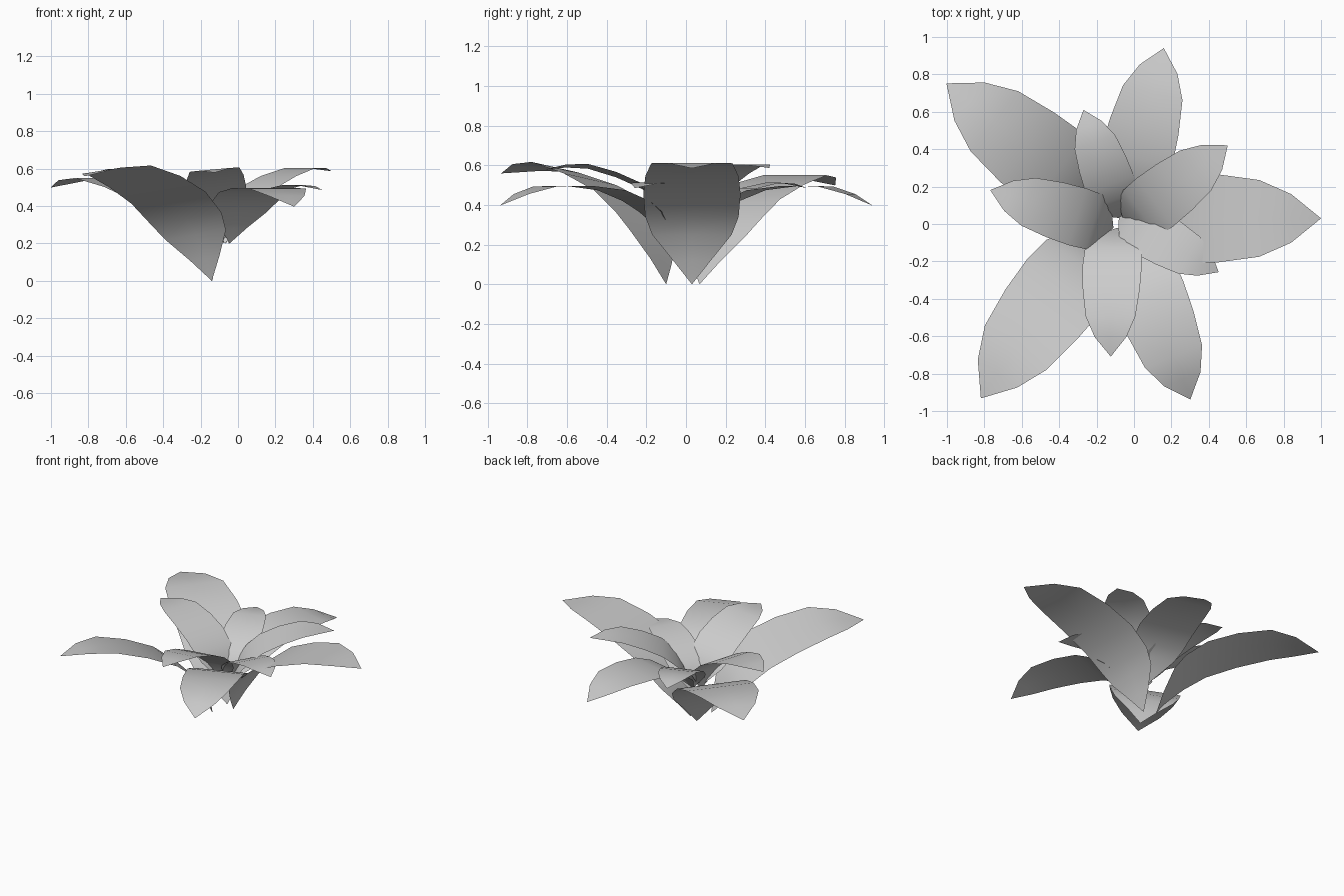
import bpy
import bmesh
from math import radians
from mathutils import Matrix, Vector

cube = bpy.data.objects.get("Cube")
if cube:
    bpy.data.objects.remove(cube, do_unlink=True)

leaf_grey = bpy.data.materials.new("leaf_grey")
leaf_grey.use_nodes = True
colour = (0.6, 0.6, 0.6, 1)
leaf_grey.diffuse_color = colour
leaf_grey.node_tree.nodes["Principled BSDF"].inputs["Base Color"].default_value = colour

# Arching leaf profile: distance outward, height, half width
PROFILE = [(0, 0, 0), (0.04, 0.12, 0.095), (0.10, 0.25, 0.2), (0.17, 0.34, 0.235),
           (0.31, 0.455, 0.245), (0.51, 0.545, 0.235), (0.73, 0.61, 0.205),
           (0.9, 0.612, 0.13), (1.06, 0.585, 0)]


def leaf(name, base, yaw, scale=1.0, pitch=0.0, roll=0.0):
    """One thin leaf blade, growing from its base towards the yaw direction."""
    bm = bmesh.new()
    previous = None
    for out, height, half in PROFILE:
        sides = (-half, 0, half) if half else (0,)
        row = [bm.verts.new((out, side, height)) for side in sides]
        if previous:
            if len(row) == 1:
                row = row * 3
            if len(previous) == 1:
                previous = previous * 3
            for i in range(2):
                corners = [previous[i], row[i], row[i + 1], previous[i + 1]]
                bm.faces.new(list(dict.fromkeys(corners)))
        previous = row
    bm.transform(Matrix.Translation(Vector(base))
                 @ Matrix.Rotation(radians(yaw), 4, "Z")
                 @ Matrix.Rotation(roll, 4, "X")
                 @ Matrix.Rotation(pitch, 4, "Y")
                 @ Matrix.Scale(scale, 4))
    for face in bm.faces:
        face.smooth = True
    mesh = bpy.data.meshes.new(name)
    bm.to_mesh(mesh)
    bm.free()
    mesh.materials.append(leaf_grey)
    bpy.context.collection.objects.link(bpy.data.objects.new(name, mesh))


# Large outer leaves
leaf("large_leaf_left", (-0.06, 0.03, 0), 0)
leaf("large_leaf_back_right", (-0.137, 0.068, 0), 141.7, pitch=0.08)
leaf("large_leaf_front_right", (-0.14, -0.1, 0), 234.7, pitch=0.02, roll=0.13)

# Medium drooping leaves
leaf("medium_leaf_back", (-0.07, 0.02, 0.2), 76, 0.8, 0.3)
leaf("medium_leaf_front", (-0.045, -0.055, 0.2), -68.6, 0.8, 0.3)

# Small inner leaves
leaf("small_leaf_back_left", (-0.05, -0.01, 0.2), 38, 0.66)
leaf("small_leaf_front", (-0.09, -0.02, 0.2), -90, 0.65, roll=0.09)
leaf("small_leaf_right", (-0.11, -0.02, 0.2), 163, 0.65)
leaf("small_leaf_back", (-0.065, 0.03, 0.2), 109.5, 0.56, 0.07)
leaf("small_leaf_front_left", (-0.08, 0.05, 0.2), -30, 0.56, 0.07)
